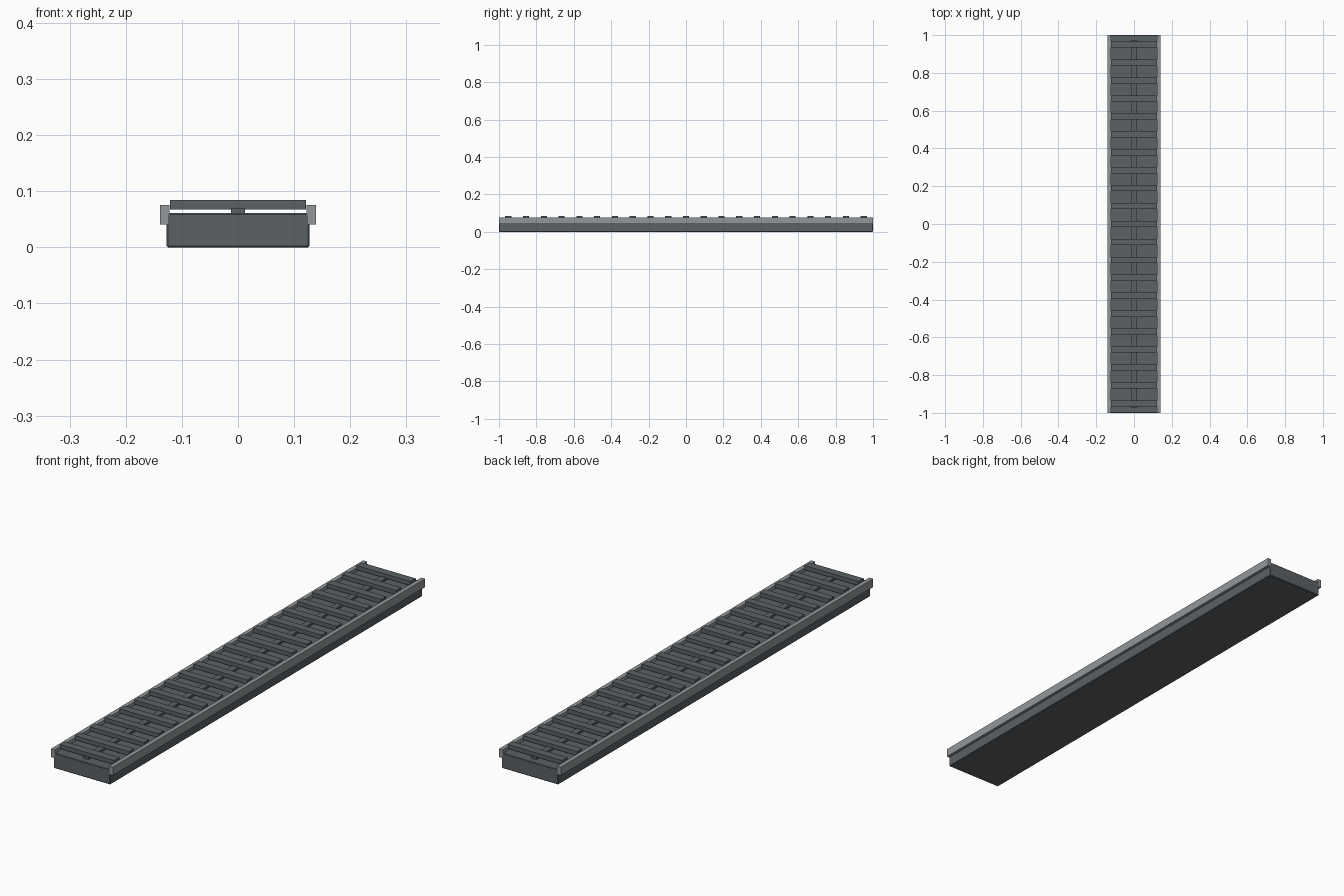
import bpy

if "Cube" in bpy.data.objects:
    bpy.data.objects.remove(bpy.data.objects["Cube"])

def material(name, rgb):
    m = bpy.data.materials.new(name)
    m.diffuse_color = (*rgb, 1)
    m.use_nodes = True
    m.node_tree.nodes["Principled BSDF"].inputs["Base Color"].default_value = m.diffuse_color
    return m

dark = material("dark_rubber", (0.105, 0.12, 0.13))
metal = material("rail_metal", (0.29, 0.31, 0.32))

def box(name, x, y, z, mat, bevel=0.0):
    """Box from (min, max) ranges on each axis."""
    bpy.ops.mesh.primitive_cube_add(size=1, location=[sum(r) / 2 for r in (x, y, z)])
    ob = bpy.context.object
    ob.name = name
    ob.scale = [r[1] - r[0] for r in (x, y, z)]
    bpy.ops.object.transform_apply(location=False, rotation=False, scale=True)
    ob.data.materials.append(mat)
    if bevel:
        b = ob.modifiers.new("edge_bevel", 'BEVEL')
        b.width = bevel
        b.segments = 1
    return ob

# Long belt body with slightly eased edges
box("belt_body", (-0.127, 0.127), (-1, 1), (0, 0.061), dark, 0.0025)

# Side rails overlapping the upper edges of the body
for name, s in (("left_rail", -1), ("right_rail", 1)):
    box(name, sorted((s * 0.122, s * 0.139)), (-1, 1), (0.041, 0.075), metal)

# Raised centre strip that carries the cleats
box("centre_strip", (-0.0125, 0.0125), (-0.975, 0.975), (0.06, 0.07), dark)

# Evenly spaced cross cleats
COUNT, PITCH, HALF = 21, 0.095, 0.0165
for i in range(COUNT):
    y = (i - (COUNT - 1) / 2) * PITCH
    box(f"cleat_{i + 1:02d}", (-0.121, 0.121), (y - HALF, y + HALF), (0.067, 0.084), dark)
